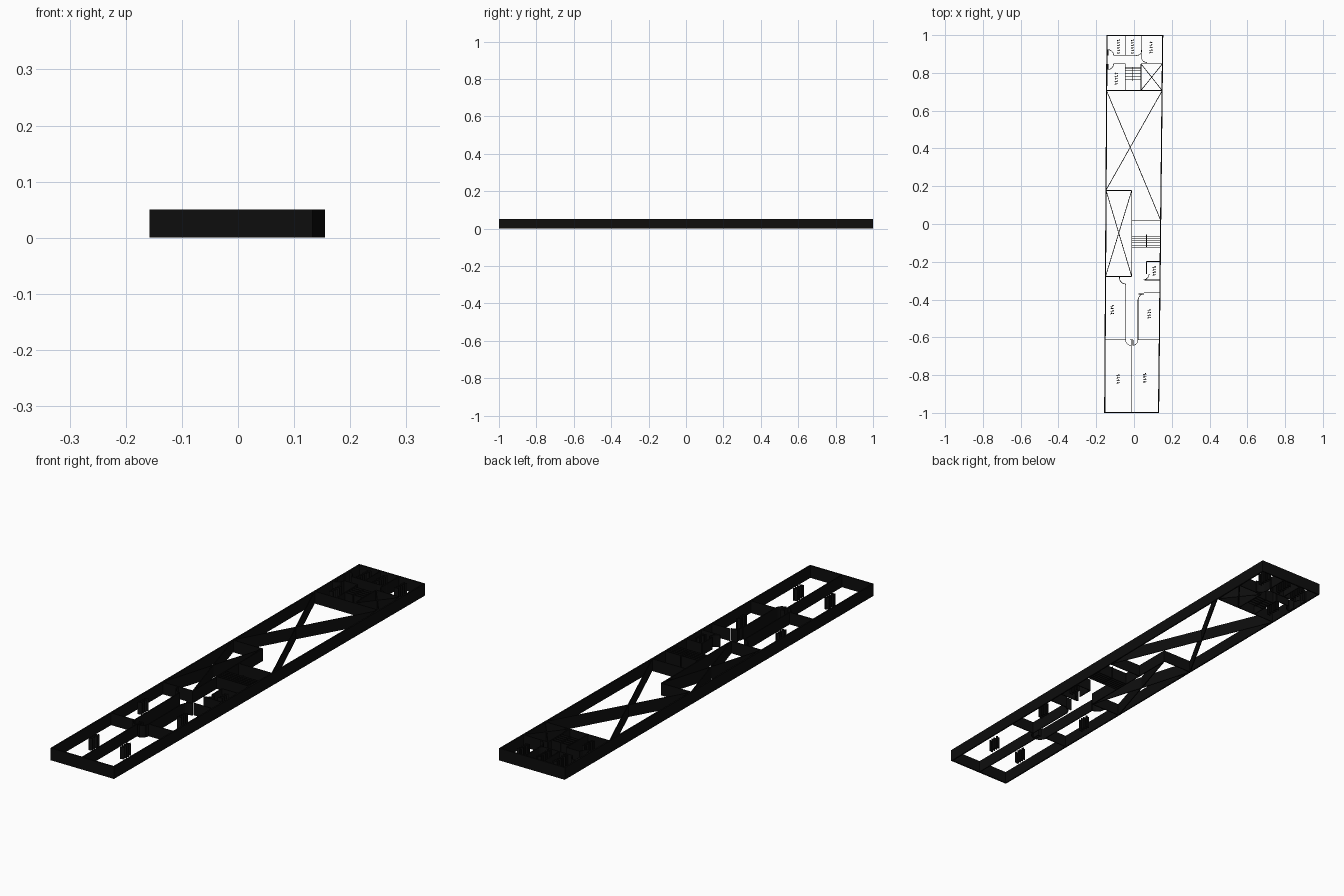
import bpy, bmesh, math
from mathutils import Vector

H = 0.05
T = 0.004
ink = bpy.data.materials.new("black")
ink.diffuse_color = (0.004, 0.004, 0.004, 1)


def left(y):
    return -0.149 + 0.006 * y


def right(y):
    return 0.141 + 0.011 * y


def prism(bm, pts):
    """Upright prism over a flat polygon."""
    low = [bm.verts.new((x, y, 0)) for x, y in pts]
    face = bm.faces.new(low)
    new = bmesh.ops.extrude_face_region(bm, geom=[face])["geom"]
    bmesh.ops.translate(bm, vec=(0, 0, H), verts=[v for v in new if isinstance(v, bmesh.types.BMVert)])


def wall(bm, x0, y0, x1, y1, t=T):
    a, b = Vector((x0, y0)), Vector((x1, y1))
    d = (b - a).normalized()
    n = Vector((-d.y, d.x)) * t / 2
    prism(bm, [a - n, b - n, b + n, a + n])


def arc(bm, cx, cy, r, a0, a1, n=6):
    """Door swing as a chain of short walls."""
    p = [(cx + r * math.cos(math.radians(a0 + (a1 - a0) * i / n)),
          cy + r * math.sin(math.radians(a0 + (a1 - a0) * i / n))) for i in range(n + 1)]
    for q, s in zip(p, p[1:]):
        wall(bm, *q, *s, 0.003)


def finish(name, bm):
    bmesh.ops.recalc_face_normals(bm, faces=bm.faces)
    me = bpy.data.meshes.new(name)
    bm.to_mesh(me)
    bm.free()
    me.materials.append(ink)
    bpy.context.collection.objects.link(bpy.data.objects.new(name, me))


def walls(name, segments, t=T):
    bm = bmesh.new()
    for s in segments:
        wall(bm, *s, t)
    finish(name, bm)


# Outer walls
e = 0.997
walls("outer_walls", [
    (left(-1), -1, left(1), 1), (right(-1), -1, right(1), 1),
    (left(-e), -e, right(-e), -e), (left(e), e, right(e), e)], 0.006)

# Rear rooms
walls("rear_room_walls", [
    (left(.707), .707, right(.707), .707),
    (-.046, .997, -.046, .893), (.038, .997, .038, .92),
    (-.108, .893, .013, .893), (-.108, .848, -.046, .848),
    (-.046, .848, -.046, .707), (.037, .848, .037, .707),
    (.037, .848, right(.848), .848), (.038, .92, .038, .88)])

# Crossed open areas
walls("void_crosses", [
    (.037, .848, right(.707), .707), (.037, .707, right(.848), .848),
    (left(.705), .705, right(.02), .02), (right(.705), .705, left(.18), .18),
    (left(.178), .178, -.012, -.278), (-.012, .178, left(-.278), -.278)], 0.0035)

# Middle walls around the courtyard
walls("middle_walls", [
    (left(.178), .178, -.012, .178), (-.012, .178, -.012, -.278),
    (left(-.278), -.278, -.012, -.278), (-.012, .02, right(.02), .02)])

# Washroom
walls("washroom_walls", [
    (.066, -.198, right(-.198), -.198), (.066, -.198, .066, -.265),
    (.055, -.297, right(-.297), -.297), (.055, -.297, .066, -.297)])

# Front rooms and corridor
walls("front_room_walls", [
    (.053, -.364, right(-.364), -.364),
    (-.044, -.318, -.044, -.613), (.021, -.40, .021, -.613),
    (left(-.613), -.613, -.044, -.613), (.021, -.613, right(-.613), -.613),
    (-.015, -.613, -.015, -.997), (-.022, -.613, -.005, -.613)])

# Stairs: treads with a centre rail
walls("rear_stairs", [(-.046, .826 - i * .0155, .037, .826 - i * .0155) for i in range(5)]
      + [(-.006, .83, -.006, .758)], 0.003)
walls("middle_stairs", [(-.012, y, right(y), y) for y in
                        [-.064] + [-.076 - i * .0118 for i in range(5)]]
      + [(.066, -.056, .066, -.125)], 0.003)

# Door swings: hinge, radius, start angle, end angle
bm = bmesh.new()
for d in [(-.138, .893, .03, 0, 90), (-.138, .848, .03, -90, 0),
          (.013, .92, .028, -90, 0), (.068, .885, .03, 180, 270),
          (-.044, -.285, .033, 180, 270), (.053, -.40, .03, 90, 180),
          (-.015, -.613, .03, 180, 270), (-.009, -.613, .03, 270, 360),
          (.05, -.265, .03, -90, 0)]:
    arc(bm, *d)
for s in [(-.077, -.285, -.077, -.278), (.023, -.37, .053, -.37),
          (-.015, -.613, -.015, -.643), (-.005, -.613, -.005, -.643),
          (-.138, .923, -.138, .893), (-.138, .818, -.138, .848)]:
    wall(bm, *s)
finish("door_swings", bm)

# Small plain bars where each room is marked
bm = bmesh.new()
for x, y, n in [(-.082, .94, 6), (-.008, .94, 6), (.09, .935, 5), (-.093, .77, 5),
                (-.115, -.453, 4), (.08, -.475, 4), (-.084, -.82, 4),
                (.057, -.815, 4), (.107, -.248, 4)]:
    for i in range(n):
        yc = y + (i - (n - 1) / 2) * .0135
        wall(bm, x - .009, yc - .003, x + .009, yc, .0035)
        wall(bm, x - .004 + .008 * (i % 2), yc - .002, x - .004 + .008 * (i % 2), yc + .005, .003)
finish("room_markers", bm)
